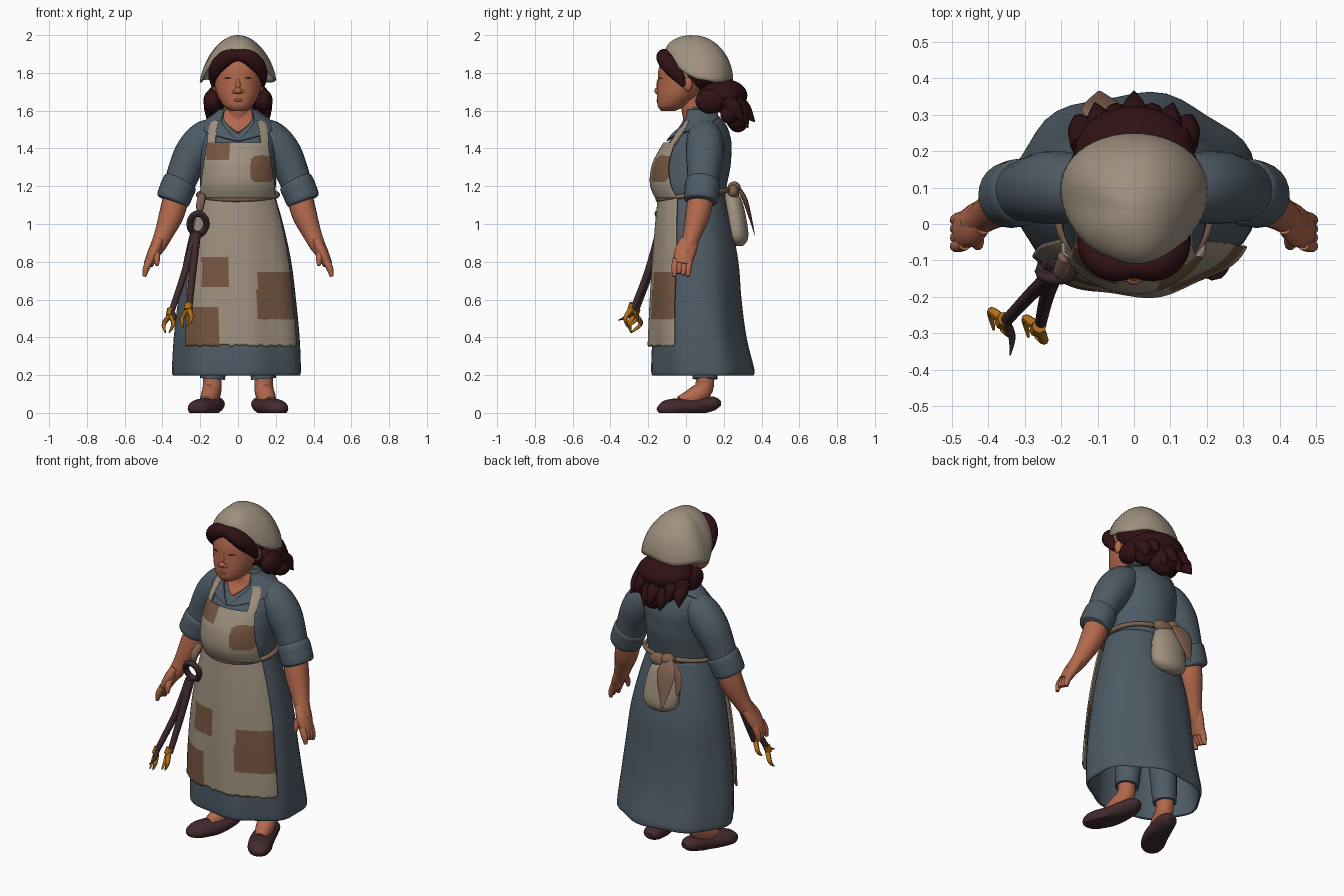
import bpy, bmesh, random
from math import sin, cos, pi, radians
from mathutils import Vector, Matrix

if "Cube" in bpy.data.objects:
    bpy.data.objects.remove(bpy.data.objects["Cube"])
random.seed(4)
made = []


def colour(name, *rgb):
    lin = [(c / 255 / 12.92) if c < 11 else ((c / 255 + .055) / 1.055) ** 2.4 for c in rgb]
    m = bpy.data.materials.new(name)
    m.use_nodes = True
    m.diffuse_color = (*lin, 1)
    m.node_tree.nodes["Principled BSDF"].inputs["Base Color"].default_value = (*lin, 1)
    return m


blue = colour("blue grey cloth", 78, 91, 101)
cream = colour("cream cloth", 158, 144, 126)
brown = colour("brown patch", 118, 86, 65)
strap = colour("belt brown", 128, 98, 80)
skin = colour("skin", 178, 104, 76)
dark = colour("dark hair", 48, 17, 20)
leather = colour("shoe leather", 66, 42, 45)
iron = colour("dark iron", 64, 42, 45)
gold = colour("brass", 176, 112, 24)
lip = colour("lip red brown", 150, 80, 60)


def finish(name, bm, *mats, rule=None, thick=0):
    bmesh.ops.recalc_face_normals(bm, faces=bm.faces)
    if rule:
        for f in bm.faces:
            f.material_index = int(rule(f.calc_center_median()))
    me = bpy.data.meshes.new(name)
    bm.to_mesh(me)
    bm.free()
    ob = bpy.data.objects.new(name, me)
    bpy.context.collection.objects.link(ob)
    for m in mats:
        me.materials.append(m)
    if thick:
        mod = ob.modifiers.new("thickness", "SOLIDIFY")
        mod.thickness, mod.offset = thick, 0
    made.append(ob)


def spline(pts, n):
    """Smooth samples through points of any dimension."""
    p = [pts[0], *pts, pts[-1]]
    out = []
    for i in range(1, len(p) - 2):
        for k in range(n):
            t = k / n
            out.append([.5 * (2 * b + (c - a) * t + (2 * a - 5 * b + 4 * c - d) * t * t
                              + (3 * b - a - 3 * c + d) * t ** 3)
                        for a, b, c, d in zip(p[i - 1], p[i], p[i + 1], p[i + 2])])
    return out + [list(pts[-1])]


def skin_rows(rows, closed=True, caps=False, loop=False):
    """Bridge rows of points into a surface."""
    bm = bmesh.new()
    vs = [[bm.verts.new(p) for p in r] for r in rows]
    n = len(vs[0])
    for i in range(len(vs) if loop else len(vs) - 1):
        a, b = vs[i], vs[(i + 1) % len(vs)]
        for j in range(n if closed else n - 1):
            k = (j + 1) % n
            bm.faces.new((a[j], a[k], b[k], b[j]))
    if caps:
        bm.faces.new(vs[0])
        bm.faces.new(vs[-1])
    return bm


def on_section(sec, a, grow=0):
    """Point on an oval section (height, half width, front, back); angle 0 is front."""
    z, rx, yf, yb = sec
    return Vector(((rx + grow) * sin(a), (yf + yb) / 2 - ((yb - yf) / 2 + grow) * cos(a), z))


def loft(name, table, mat, caps=True, ripple=0, seg=48, thick=0):
    rows = []
    for s in spline(table, 6):
        low = max(0, 1.1 - s[0])
        rows.append([on_section(s, 2 * pi * j / seg, ripple * low * sin(14 * pi * j / seg))
                     for j in range(seg)])
    finish(name, skin_rows(rows, caps=caps), mat, thick=thick)


def tube(name, pts, mat, flat=1, ref=(0, 1, 0), side=1, loop=False, seg=14, floor=False):
    """Round or flattened tube through (x, y, z, radius)."""
    pts = [(side * x, y, z, r) for x, y, z, r in pts]
    path = pts if loop else spline(pts, 5)
    cs = [Vector(p[:3]) for p in path]
    rows = []
    for i, p in enumerate(path):
        nxt = cs[(i + 1) % len(cs)] if loop else cs[min(i + 1, len(cs) - 1)]
        t = (nxt - cs[i - 1 if loop else max(i - 1, 0)]).normalized()
        u = t.cross(Vector(ref)).normalized()
        v = u.cross(t)
        row = [cs[i] + p[3] * (u * cos(2 * pi * j / seg) + v * flat * sin(2 * pi * j / seg))
               for j in range(seg)]
        rows.append([Vector((q.x, q.y, max(q.z, 0))) if floor else q for q in row])
    finish(name, skin_rows(rows, caps=not loop, loop=loop), mat)


def ball(name, loc, size, mat, tilt=0):
    bm = bmesh.new()
    bmesh.ops.create_uvsphere(bm, u_segments=24, v_segments=16, radius=1,
                              matrix=Matrix.Translation(loc) @ Matrix.Rotation(tilt, 4, "X")
                              @ Matrix.Diagonal((*size, 1)))
    finish(name, bm, mat)


def cloth(name, table, low, high, *mats, grow=.02, rule=None, fold=0, side=1, rag=0):
    """Sheet laid over a loft; low and high are (height, start angle, end angle)."""
    dense = spline(table, 8)
    rows = []
    cols, count = 56, 60
    ragged = [random.uniform(0, rag) for _ in range(cols + 1)]
    for i in range(count + 1):
        z, a0, a1 = [lo + (hi - lo) * i / count for lo, hi in zip(low, high)]
        row = []
        for j in range(cols + 1):
            zz = z + ragged[j] * (1 - i / count) ** 8
            k = next((k for k in range(len(dense) - 1)
                      if min(dense[k][0], dense[k + 1][0]) <= zz <= max(dense[k][0], dense[k + 1][0])), 0)
            A, B = dense[k], dense[k + 1]
            f = (zz - A[0]) / (B[0] - A[0])
            a = radians(a0 + (a1 - a0) * j / cols)
            p = on_section([m + (n - m) * f for m, n in zip(A, B)], a,
                           grow + fold * sin(9 * a) * (1 - i / count))
            row.append((side * p.x, p.y, p.z))
        rows.append(row)
    finish(name, skin_rows(rows, closed=False), *mats, rule=rule, thick=.009)


def boxes(*bs):
    return lambda c: any(l < c.x < r and b < c.z < t for l, r, b, t in bs)


# Dress
skirt = [(1.15, .19, -.12, .2), (1.0, .235, -.135, .235), (.8, .28, -.15, .272),
         (.6, .307, -.162, .287), (.4, .328, -.17, .312), (.23, .336, -.175, .352), (.2, .33, -.167, .345)]
torso = [(1.1, .19, -.12, .2), (1.2, .2, -.165, .215), (1.3, .2, -.16, .235), (1.37, .2, -.13, .24),
         (1.45, .2, -.08, .238), (1.53, .175, -.015, .21), (1.59, .1, .0, .155), (1.62, .075, .01, .13)]
loft("skirt", skirt, blue, caps=False, ripple=.01, thick=.01)
loft("bodice", torso, blue, seg=72)
cloth("neckline", torso, (1.485, -2, 2), (1.605, -48, 48), skin, grow=.005)

# Apron with patches
cloth("apron_skirt", skirt, (.35, -52, 60), (1.14, -64, 62), cream, brown, grow=.024, fold=.006, rag=.012,
      rule=boxes((-.19, -.05, .67, .82), (.1, .4, .5, .74), (-.4, -.1, .3, .56)))
bib_patch = boxes((-.165, -.045, 1.34, 1.45))
cloth("apron_bib", torso, (1.14, -66, 64), (1.43, -47, 45), cream, brown,
      rule=lambda c: bib_patch(c) or ((c.x - .125) / .06) ** 4 + ((c.z - 1.29) / .07) ** 4 < 1)
for s, tag in ((1, "left"), (-1, "right")):
    cloth(tag + "_apron_strap", torso, (1.42, 33, 47), (1.545, 33, 49), cream, side=s, grow=.016)
    cloth(tag + "_collar", torso, (1.44, 1, 4), (1.605, 46, 180), blue, side=s, grow=.013)

# Belt, knot and pouch
ring = [(.21 * sin(a), .038 - .187 * cos(a), 1.13 + .05 * sin(a / 2) ** 2, .013)
        for a in [2 * pi * i / 40 for i in range(40)]]
tube("belt", ring, strap, ref=(0, 0, 1), loop=True)
tube("pouch", [(-.03, .22, 1.2, .03), (-.03, .245, 1.12, .09), (-.025, .262, 1.0, .112),
               (-.02, .272, .92, .104), (-.02, .272, .885, .05)], cream, flat=.56)
ball("belt_knot", (-.06, .255, 1.19), (.042, .035, .035), strap)
ball("knot_loop", (.0, .25, 1.17), (.065, .032, .04), strap)
tube("knot_tail_long", [(-.07, .27, 1.2, .03), (-.085, .315, 1.12, .06), (-.095, .365, .94, .004)],
     strap, flat=.22)
tube("knot_tail_short", [(-.07, .25, 1.19, .02), (-.125, .265, 1.1, .035), (-.14, .28, 1.0, .004)],
     strap, flat=.25)

# Arms, legs and shoes
for s, tag in ((1, "left_"), (-1, "right_")):
    tube(tag + "sleeve", [(.1, .1, 1.495, .07), (.17, .1, 1.455, .095), (.235, .1, 1.375, .1),
                          (.288, .093, 1.27, .087), (.325, .085, 1.16, .078)], blue, side=s, seg=24)
    tube(tag + "cuff", [(.298, .09, 1.235, .07), (.306, .088, 1.22, .091), (.328, .083, 1.17, .092),
                        (.345, .078, 1.125, .088), (.349, .077, 1.115, .065)], blue, side=s, seg=24)
    tube(tag + "forearm", [(.325, .08, 1.15, .068), (.352, .062, 1.05, .066), (.392, .035, .95, .05),
                           (.42, .015, .89, .042), (.45, 0, .84, .033)], skin, side=s, seg=20)
    tube(tag + "palm", [(.418, .018, .91, .028), (.445, -.005, .85, .032), (.475, -.02, .785, .026)],
         skin, side=s, flat=1.8)
    for k in range(4):
        y = .018 - .024 * k
        tube(tag + "finger", [(.465, y, .81, .019), (.486, y - .006, .765, .018),
                              (.496, y - .008, .722 + .008 * (k % 3), .01)], skin, side=s, seg=10)
    tube(tag + "thumb", [(.435, -.02, .87, .02), (.43, -.052, .82, .018), (.428, -.062, .78, .009)],
         skin, side=s, seg=10)
    tube(tag + "trouser_leg", [(.11, .08, .7, .09), (.12, .1, .4, .078), (.135, .1, .18, .066)],
         blue, side=s, seg=20)
    tube(tag + "foot", [(.137, .1, .23, .05), (.137, .095, .13, .05), (.15, .04, .085, .05),
                        (.17, -.03, .055, .035)], skin, side=s)
    tube(tag + "shoe", [(.115, .182, .05, .02), (.122, .15, .05, .05), (.133, .09, .042, .062),
                        (.16, .0, .03, .068), (.2, -.08, .026, .066), (.22, -.125, .022, .048),
                        (.227, -.152, .022, .014)],
         leather, flat=.72, ref=(0, 0, 1), side=s, floor=True, seg=20)

# Head and face
tube("neck", [(0, .07, 1.5, .075), (0, .04, 1.6, .062), (0, .02, 1.7, .065)], skin, seg=20)
loft("head", [(1.598, .035, -.13, -.06), (1.625, .075, -.15, .0), (1.68, .108, -.153, .07),
              (1.75, .125, -.15, .13), (1.82, .13, -.145, .16), (1.9, .11, -.115, .15),
              (1.95, .05, -.05, .09)], skin)
ball("nose", (0, -.148, 1.705), (.021, .02, .018), skin)
ball("nose_bridge", (0, -.144, 1.735), (.014, .013, .035), skin)
ball("mouth", (0, -.149, 1.655), (.022, .008, .008), lip)
for s in (1, -1):
    ball("nostril_wing", (s * .018, -.147, 1.7), (.013, .013, .011), skin)
    ball("ear", (s * .122, .01, 1.74), (.018, .025, .038), skin)
    tube("eye_line", [(.035, -.144, 1.77, .001), (.055, -.138, 1.774, .003), (.075, -.124, 1.77, .001)],
         dark, side=s, seg=8)
    tube("hair_fringe", [(-.01, -.113, 1.893, .03), (.05, -.116, 1.883, .042), (.095, -.09, 1.845, .046),
                         (.122, -.045, 1.79, .036), (.13, -.01, 1.73, .012)], dark, side=s, ref=(0, 0, 1))
    ball("side_curl", (s * .135, .13, 1.65), (.048, .08, .065), dark)

# Tied back hair
ball("hair_cap", (0, .05, 1.815), (.14, .15, .125), dark)
ball("hair_bunch", (0, .19, 1.68), (.165, .135, .09), dark)
for i in range(22):
    x = random.uniform(-.12, .12)
    z = random.uniform(1.54, 1.68)
    y = .28 - abs(x) * .3 - (z - 1.55) * .2
    ball("hair_lump", (x, y, z), (.058, .055, .06), dark, tilt=random.uniform(-.5, .5))
for i in range(7):
    x = -.135 + .045 * i
    drop = 1.49 + .05 * (i % 2) + abs(x) * .4
    y = .26 - abs(x) * .35
    tube("hair_spike", [(x, y, 1.66, .04), (x * 1.05, y + .05, drop + .06, .04),
                        (x * 1.2, y + .085 + .02 * (i % 2), drop, .002)], dark, seg=8)

# Head scarf, flaring at the sides
rows = []
for i in range(1, 17):
    v = i / 16
    row = []
    for j in range(48):
        a = 2 * pi * j / 48
        out = sin(v * pi / 2) - .09 * sin(a) ** 2 * sin(pi * v)
        edge = 1.757 + .155 * max(0, cos(a)) ** 1.4 + .008 * sin(5 * a)
        row.append((.196 * sin(a) * out * (1 - .14 * cos(a)), .035 + (.035 - .175 * cos(a)) * out,
                    1.995 - (1.995 - edge) * (1 - cos(v * pi / 2))))
    rows.append(row)
bm = skin_rows(rows)
bm.verts.ensure_lookup_table()
bm.faces.new(bm.verts[:48])
finish("head_scarf", bm, cream, thick=.01)

# Tongs hanging from the belt
tube("tong_tie", [(-.19, -.09, 1.15, .02), (-.2, -.13, 1.1, .022), (-.205, -.13, 1.05, .012)], strap)
tube("tong_ring", [(-.212 + .044 * sin(a), -.13 - .02 * cos(a), 1.0 + .055 * cos(a), .017)
                   for a in [2 * pi * i / 20 for i in range(20)]], iron, loop=True, seg=8)
tube("tong_arm_outer", [(-.225, -.14, .95, .024), (-.28, -.19, .75, .019), (-.355, -.27, .53, .016)], iron)
tube("tong_arm_inner", [(-.22, -.14, .95, .024), (-.24, -.2, .75, .02), (-.258, -.28, .55, .016)], iron)
tube("tong_spike", [(-.35, -.27, .54, .012), (-.335, -.31, .51, .01), (-.34, -.36, .49, .002)], iron)
for x, y, z in ((-.355, -.26, .55), (-.26, -.28, .58)):
    tube("tong_socket", [(x, y, z, .02), (x - .008, y - .012, z - .035, .02)], gold, seg=8)
    for d in (1, -1):
        tube("tong_claw", [(x, y - .01, z - .03, .015), (x - .012 + .025 * d, y - .03 * d - .01, z - .078, .012),
                           (x - .02 + .01 * d, y - .03, z - .125, .004)], gold, seg=8)

# Smooth shading with crisp edges
bpy.ops.object.select_all(action="DESELECT")
for ob in made:
    ob.select_set(True)
bpy.context.view_layer.objects.active = made[0]
bpy.ops.object.shade_smooth_by_angle(angle=radians(45))
